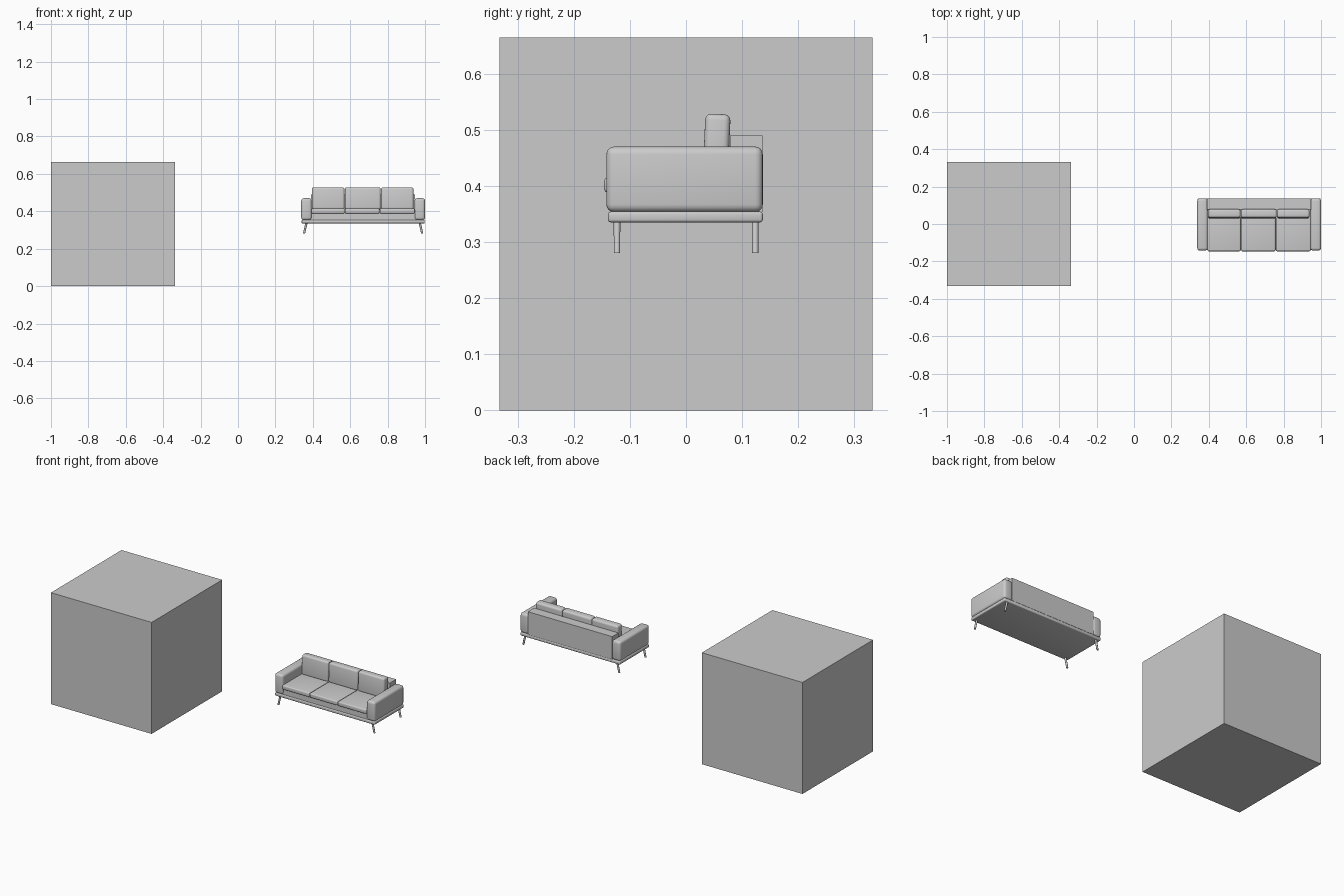
import bpy, bmesh, math
from mathutils import Vector, Matrix

if "Cube" in bpy.data.objects:
    bpy.data.objects.remove(bpy.data.objects["Cube"])


def finish(bm, name, smooth=True):
    bmesh.ops.recalc_face_normals(bm, faces=bm.faces)
    mesh = bpy.data.meshes.new(name)
    bm.to_mesh(mesh)
    bm.free()
    ob = bpy.data.objects.new(name, mesh)
    bpy.context.collection.objects.link(ob)
    if smooth:
        bpy.ops.object.select_all(action='DESELECT')
        ob.select_set(True)
        bpy.context.view_layer.objects.active = ob
        bpy.ops.object.shade_smooth_by_angle(angle=math.radians(40))
    return ob


def box(name, lo, hi, bevel=0.0, segments=4, tilt=0.0):
    """Box between two corners, optionally rounded and tilted about x."""
    lo, hi = Vector(lo), Vector(hi)
    bm = bmesh.new()
    bmesh.ops.create_cube(bm, size=1)
    bmesh.ops.scale(bm, vec=hi - lo, verts=bm.verts)
    if bevel:
        bmesh.ops.bevel(bm, geom=bm.edges[:], offset=bevel, segments=segments,
                        profile=0.5, affect='EDGES')
    bmesh.ops.rotate(bm, cent=(0, 0, 0), verts=bm.verts,
                     matrix=Matrix.Rotation(tilt, 3, 'X'))
    bmesh.ops.translate(bm, vec=(lo + hi) / 2, verts=bm.verts)
    return finish(bm, name, bevel > 0)


def leg(name, top, bottom, r_top, r_bottom):
    """Splayed round leg whose ends stay level."""
    bm = bmesh.new()
    bmesh.ops.create_cone(bm, cap_ends=True, segments=16, radius1=r_bottom,
                          radius2=r_top, depth=1)
    top, bottom = Vector(top), Vector(bottom)
    for v in bm.verts:
        c = top if v.co.z > 0 else bottom
        v.co = Vector((c.x + v.co.x, c.y + v.co.y, c.z))
    return finish(bm, name)


CX = 0.669   # sofa centre in x

# Plain cube beside the sofa
box("cube", (-1, -0.332, 0), (-0.337, 0.332, 0.664))

# Base frame, seat deck and back panel
box("base_frame", (0.34, -0.139, 0.335), (0.998, 0.137, 0.354), 0.005, 3)
box("seat_deck", (0.388, -0.134, 0.352), (0.95, 0.13, 0.393))
box("back_panel", (0.391, 0.078, 0.353), (0.947, 0.136, 0.490))

# Arms and legs, mirrored about the sofa centre
for side, label in ((-1, "left"), (1, "right")):
    xs = sorted((CX + side * 0.331, CX + side * 0.275))
    box(label + "_arm", (xs[0], -0.142, 0.353), (xs[1], 0.137, 0.470), 0.014, 4)
    for y, end in ((-0.123, "front"), (0.1235, "back")):
        leg(f"{label}_{end}_leg", (CX + side * 0.303, y, 0.338),
            (CX + side * 0.316, y, 0.28), 0.006, 0.0055)

# Three seat cushions and three back cushions
seat_x = (0.392, 0.571, 0.757, 0.946)
back_x = (0.394, 0.570, 0.764, 0.939)
for i in range(3):
    box(f"seat_cushion_{i + 1}", (seat_x[i] + 0.001, -0.146, 0.388),
        (seat_x[i + 1] - 0.001, 0.078, 0.415), 0.007, 4)
    box(f"back_cushion_{i + 1}", (back_x[i] + 0.001, 0.032, 0.409),
        (back_x[i + 1] - 0.001, 0.077, 0.528), 0.011, 4, math.radians(-2.5))
